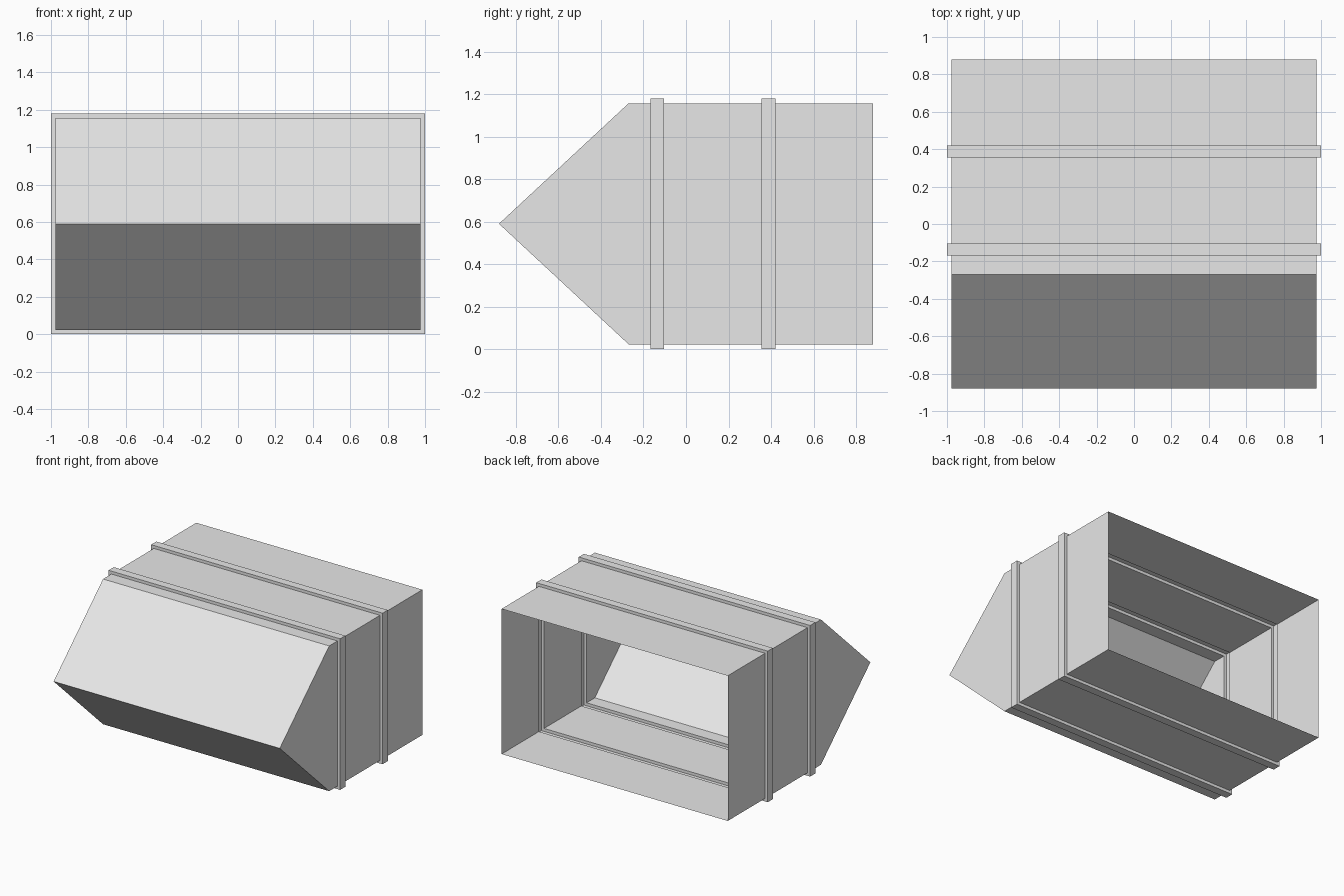
import bpy
import bmesh

default = bpy.data.objects.get("Cube")
if default:
    bpy.data.objects.remove(default, do_unlink=True)

# Single flat grey
grey = bpy.data.materials.new("light_grey")
grey.use_nodes = True
colour = (0.8, 0.8, 0.8, 1.0)
grey.diffuse_color = colour
grey.node_tree.nodes["Principled BSDF"].inputs["Base Color"].default_value = colour

MID_Z = 0.59
WALL = (0.977, 0.567)   # half width, half height of the shell
BAND = (1.0, 0.59)      # half width, half height of the raised bands
NOSE = (0.977, 0.0)     # the nose closes to a horizontal edge


def band(start, end):
    """Stations that step out to a raised band and back in."""
    return [(start, WALL), (start, BAND), (end, BAND), (end, WALL)]


def loft_shell(name, stations):
    """Join rectangular rings along y into a thin open shell."""
    bm = bmesh.new()
    rings = []
    for y, (hx, hz) in stations:
        corners = ((-hx, -hz), (hx, -hz), (hx, hz), (-hx, hz))
        rings.append([bm.verts.new((x, y, MID_Z + z)) for x, z in corners])
    for a, b in zip(rings, rings[1:]):
        for i in range(4):
            j = (i + 1) % 4
            bm.faces.new((a[i], a[j], b[j], b[i]))
    # Close the nose edge
    bmesh.ops.remove_doubles(bm, verts=bm.verts[:], dist=0.0005)
    bmesh.ops.recalc_face_normals(bm, faces=bm.faces[:])
    # Make the normals point outwards
    top = max(bm.faces, key=lambda f: f.calc_center_median().z)
    if top.normal.z < 0:
        bmesh.ops.reverse_faces(bm, faces=bm.faces[:])
    mesh = bpy.data.meshes.new(name)
    bm.to_mesh(mesh)
    bm.free()
    mesh.materials.append(grey)
    obj = bpy.data.objects.new(name, mesh)
    bpy.context.collection.objects.link(obj)
    return obj


# Wedge nose, two raised bands, open back
loft_shell("banded_shell", [
    (-0.88, NOSE),
    (-0.27, WALL),
    *band(-0.168, -0.104),
    *band(0.356, 0.42),
    (0.88, WALL),
])
